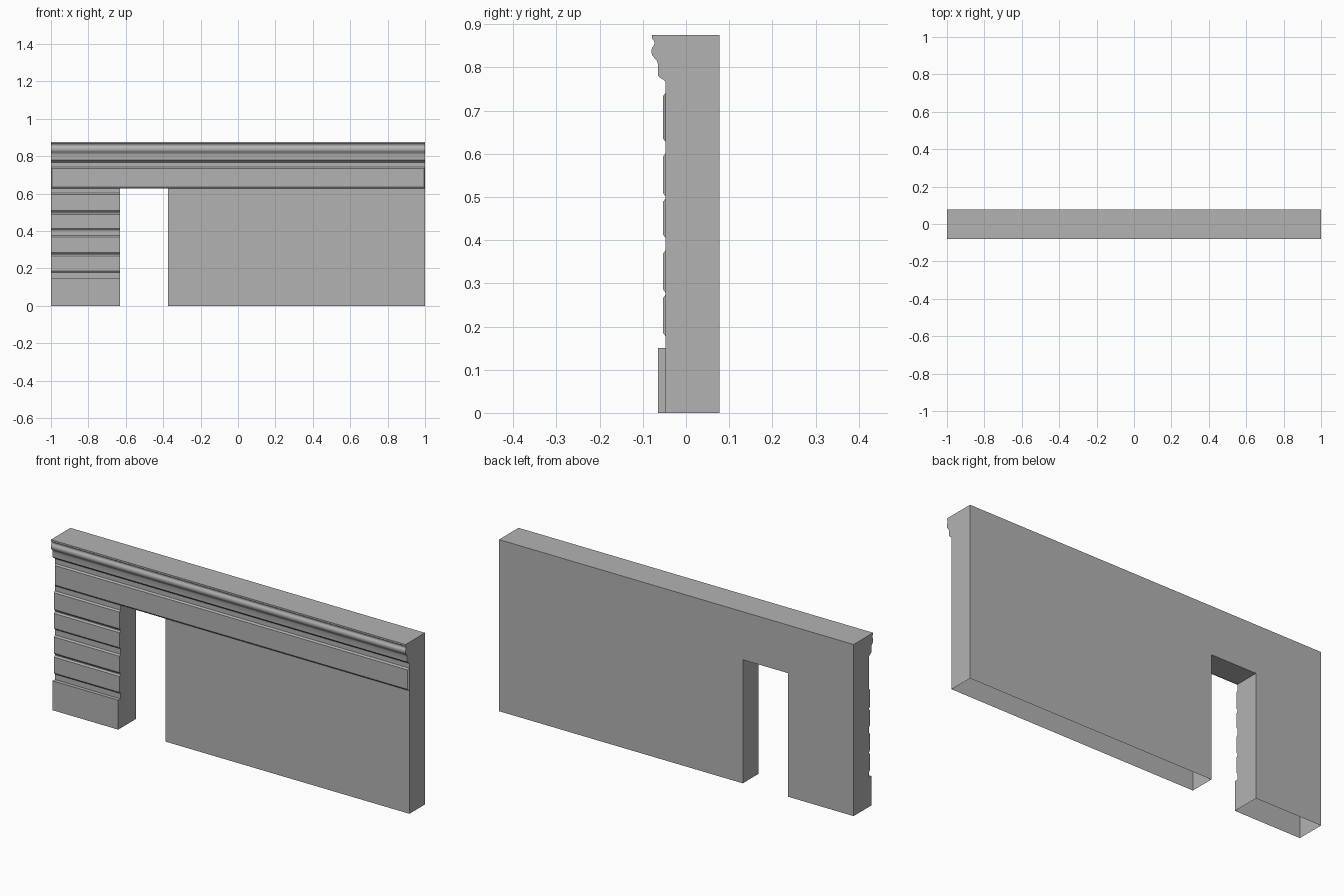
import bpy
import bmesh

cube = bpy.data.objects.get("Cube")
if cube:
    bpy.data.objects.remove(cube, do_unlink=True)

stone = bpy.data.materials.new("grey_stone")
stone.use_nodes = True
GREY = (0.45, 0.45, 0.45, 1)
stone.diffuse_color = GREY
stone.node_tree.nodes["Principled BSDF"].inputs["Base Color"].default_value = GREY

BACK, FRONT = 0.078, -0.047        # wall planes
LEFT, RIGHT = -1.0, 1.0            # wall ends
JAMB_A, JAMB_B = -0.63, -0.375     # door jambs
LINTEL, TOP, PLINTH = 0.63, 0.875, 0.15


def prism(points, offset):
    """Closed prism from a flat outline, with outward normals."""
    bm = bmesh.new()
    face = bm.faces.new([bm.verts.new(p) for p in points])
    result = bmesh.ops.extrude_face_region(bm, geom=[face], use_keep_orig=True)
    moved = [v for v in result["geom"] if isinstance(v, bmesh.types.BMVert)]
    bmesh.ops.translate(bm, verts=moved, vec=offset)
    bmesh.ops.recalc_face_normals(bm, faces=bm.faces)
    return bm


def remove_faces(bm, rule):
    doomed = [f for f in bm.faces if rule(f.calc_center_median())]
    bmesh.ops.delete(bm, geom=doomed, context="FACES")


def finish(bm, name, smooth=False):
    mesh = bpy.data.meshes.new(name)
    bm.to_mesh(mesh)
    bm.free()
    obj = bpy.data.objects.new(name, mesh)
    bpy.context.collection.objects.link(obj)
    mesh.materials.append(stone)
    if smooth:
        bpy.ops.object.select_all(action="DESELECT")
        obj.select_set(True)
        bpy.context.view_layer.objects.active = obj
        bpy.ops.object.shade_smooth_by_angle(angle=0.7)
    return obj


def along_wall(profile, x0, x1):
    """Sweep a (y, z) profile from x0 to x1."""
    return prism([(x0, y, z) for y, z in profile], (x1 - x0, 0, 0))


# Wall shell with a doorway, open underneath
outline = [(LEFT, 0), (JAMB_A, 0), (JAMB_A, LINTEL), (JAMB_B, LINTEL),
           (JAMB_B, 0), (RIGHT, 0), (RIGHT, TOP), (LEFT, TOP)]
wall = prism([(x, BACK, z) for x, z in outline], (0, FRONT - BACK, 0))
remove_faces(wall, lambda c: c.z < 0.001)
front = [f for f in wall.faces if f.normal.y < -0.9]
geom = front + list({e for f in front for e in f.edges}) + \
    list({v for f in front for v in f.verts})
bmesh.ops.bisect_plane(wall, geom=geom, plane_co=(0, 0, PLINTH), plane_no=(0, 0, 1))
remove_faces(wall, lambda c: c.y < FRONT + 0.001 and c.x < JAMB_A and c.z < PLINTH)
finish(wall, "wall")

# Plinth at the foot of the pier, hollow into the wall
plinth = along_wall([(FRONT, 0), (-0.065, 0), (-0.065, PLINTH), (FRONT, PLINTH)],
                    LEFT, JAMB_A)
remove_faces(plinth, lambda c: c.z < 0.001 or c.y > FRONT - 0.001)
finish(plinth, "pier_plinth")

# Chamfered stone courses on the pier
for i, (low, high) in enumerate([(0.177, 0.274), (0.278, 0.377),
                                 (0.405, 0.497), (0.501, 0.602)]):
    course = along_wall([(FRONT, low), (-0.053, low + 0.008),
                         (-0.053, high - 0.008), (FRONT, high)], LEFT, JAMB_A)
    remove_faces(course, lambda c: c.y > FRONT - 0.001)
    finish(course, f"pier_course_{i + 1}")

# Frieze panel with chamfers on all four sides
frieze = along_wall([(FRONT, 0.627), (-0.053, 0.635),
                     (-0.053, 0.734), (FRONT, 0.742)], LEFT, RIGHT)
for v in frieze.verts:
    if v.co.y < FRONT - 0.001:
        v.co.x *= 0.994
remove_faces(frieze, lambda c: c.y > FRONT - 0.001)
finish(frieze, "frieze_panel")

# Moulded cornice
cornice = along_wall([(FRONT, TOP), (-0.079, TOP), (-0.079, 0.867),
                      (-0.074, 0.862), (-0.073, 0.855), (-0.075, 0.85),
                      (-0.079, 0.846), (-0.08, 0.838), (-0.079, 0.829),
                      (-0.074, 0.823), (-0.068, 0.817), (-0.065, 0.808),
                      (-0.065, 0.781), (-0.06, 0.776), (-0.051, 0.771),
                      (FRONT, 0.766)], LEFT, RIGHT)
remove_faces(cornice, lambda c: c.y > FRONT - 0.001)
finish(cornice, "cornice", smooth=True)
